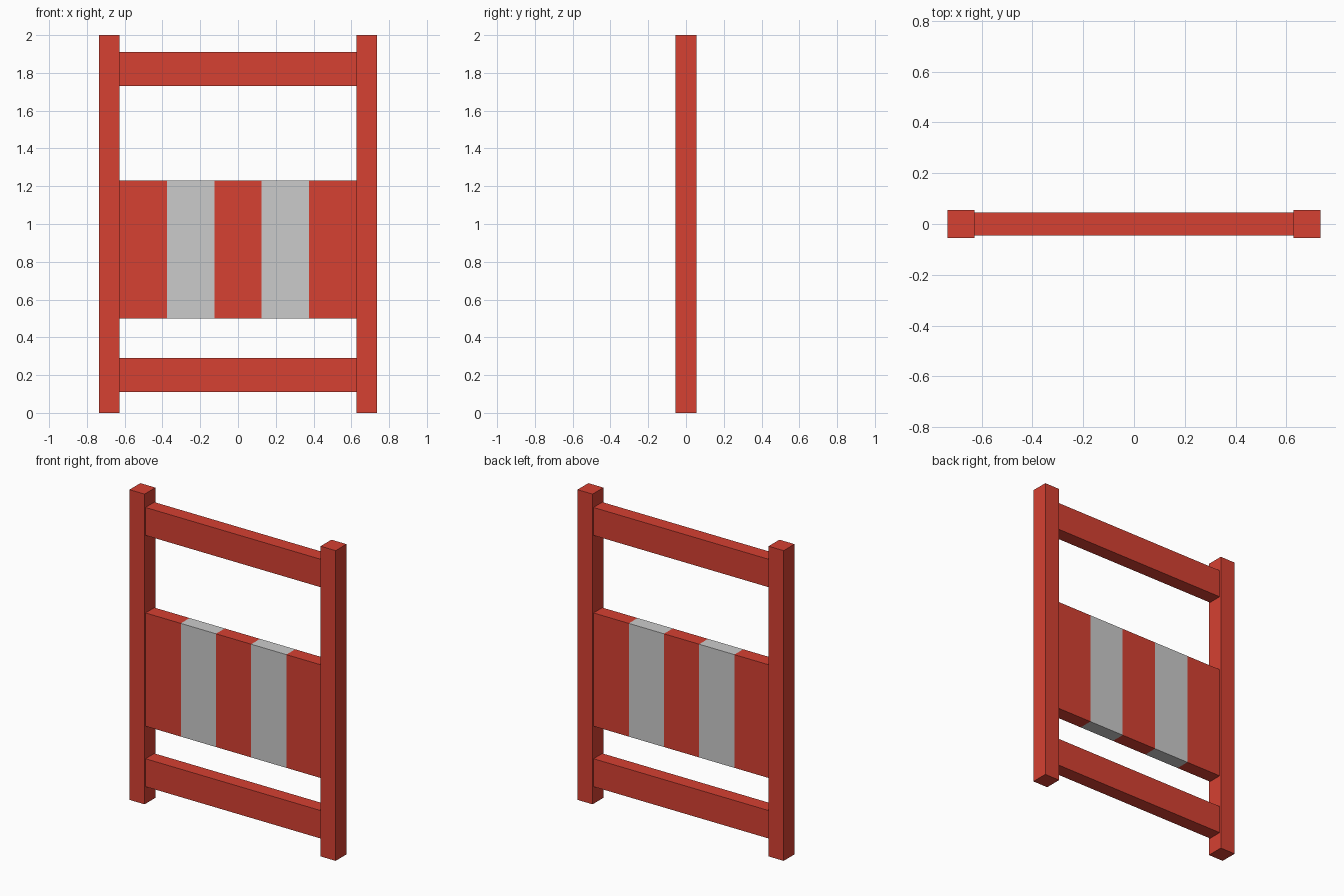
import bpy, bmesh

if "Cube" in bpy.data.objects:
    bpy.data.objects.remove(bpy.data.objects["Cube"])

red = bpy.data.materials.new("red_paint")
red.diffuse_color = (0.67, 0.052, 0.032, 1)
red.use_nodes = True
red.node_tree.nodes["Principled BSDF"].inputs["Base Color"].default_value = red.diffuse_color
white = bpy.data.materials.new("grey_band")
white.diffuse_color = (0.75, 0.75, 0.75, 1)
white.use_nodes = True
white.node_tree.nodes["Principled BSDF"].inputs["Base Color"].default_value = white.diffuse_color


def box(name, x0, x1, half_depth, z0, z1):
    bm = bmesh.new()
    bmesh.ops.create_cube(bm, size=1)
    for v in bm.verts:
        v.co.x = x1 if v.co.x > 0 else x0
        v.co.y = half_depth if v.co.y > 0 else -half_depth
        v.co.z = z1 if v.co.z > 0 else z0
    mesh = bpy.data.meshes.new(name)
    bm.to_mesh(mesh)
    bm.free()
    mesh.materials.append(red)
    obj = bpy.data.objects.new(name, mesh)
    bpy.context.collection.objects.link(obj)
    return obj


INNER, OUTER = 0.628, 0.735
POST_D, RAIL_D = 0.055, 0.045

# Upright posts
box("left_post", -OUTER, -INNER, POST_D, 0, 2)
box("right_post", INNER, OUTER, POST_D, 0, 2)

# Cross rails
box("top_rail", -INNER, INNER, RAIL_D, 1.73, 1.91)
box("bottom_rail", -INNER, INNER, RAIL_D, 0.11, 0.29)

# Striped panel: one box sliced into five bands, every second one grey
panel = box("striped_panel", -INNER, INNER, RAIL_D, 0.50, 1.23)
panel.data.materials.append(white)
band = 2 * INNER / 5
bm = bmesh.new()
bm.from_mesh(panel.data)
for i in range(1, 5):
    bmesh.ops.bisect_plane(bm, geom=bm.verts[:] + bm.edges[:] + bm.faces[:],
                           plane_co=(-INNER + i * band, 0, 0), plane_no=(1, 0, 0))
for f in bm.faces:
    f.material_index = int((f.calc_center_median().x + INNER) / band) % 2 if abs(f.normal.x) < 0.5 else 0
bm.to_mesh(panel.data)
bm.free()
